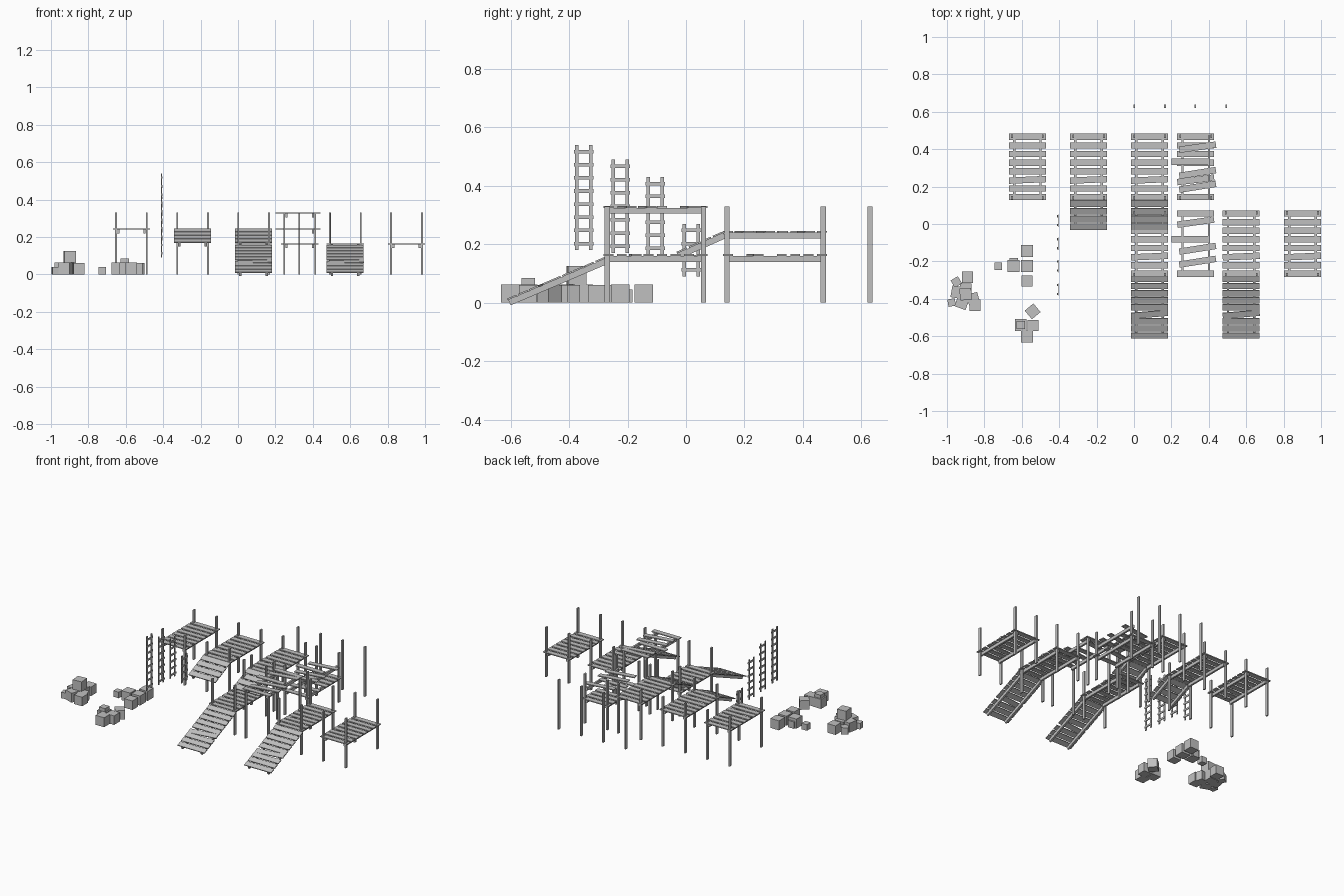
import bpy, bmesh, math, random
from mathutils import Matrix, Vector

random.seed(4)
old = bpy.data.objects.get("Cube")
if old:
    bpy.data.objects.remove(old, do_unlink=True)

GREY = (0.53, 0.53, 0.53, 1)
wood = bpy.data.materials.new("weathered_grey")
wood.use_nodes = True
wood.diffuse_color = GREY
wood.node_tree.nodes["Principled BSDF"].inputs["Base Color"].default_value = GREY

POST_TOP = 0.33
HALF_SPAN = 0.0825   # half distance between posts
BOARD = 0.198        # board length
THICK = 0.006


def box(bm, center, size, turn=None):
    m = Matrix.Translation(center) @ (turn or Matrix()).to_4x4() @ Matrix.Diagonal((*size, 1))
    bmesh.ops.create_cube(bm, size=1, matrix=m)


def finish(bm, name):
    mesh = bpy.data.meshes.new(name)
    bm.to_mesh(mesh)
    bm.free()
    mesh.materials.append(wood)
    bpy.context.collection.objects.link(bpy.data.objects.new(name, mesh))


def rot(deg, axis="Z"):
    return Matrix.Rotation(math.radians(deg), 4, axis)


def posts(name, x, ys, sides=(-1, 1)):
    bm = bmesh.new()
    for y in ys:
        for s in sides:
            box(bm, (x + s * HALF_SPAN, y, POST_TOP / 2), (0.009, 0.018, POST_TOP))
    finish(bm, name)


def deck(name, x, y, z, sides=(-1, 1), boards=None):
    """Joists along y, with boards across; boards = (row, x shift, turn)."""
    bm = bmesh.new()
    for s in sides:
        box(bm, (x + s * (HALF_SPAN - 0.012), y, z - 0.013), (0.012, 0.335, 0.02))
    if boards is None:
        boards = [(i, 0, 2.5 if i == 5 else 0) for i in range(8)]
    for row, shift, turn in boards:
        box(bm, (x + shift, y + 0.161 - row * 0.046, z), (BOARD, 0.034, THICK), rot(turn))
    finish(bm, name)


def ramp(name, x, top, bottom, count, crooked):
    """Sloped boards on two rails between two (y, z) points."""
    a, b = Vector((x, *top)), Vector((x, *bottom))
    d = b - a
    tilt = Matrix.Rotation(math.atan2(-d.z, -d.y), 4, "X")
    normal = tilt @ Vector((0, 0, 1))
    bm = bmesh.new()
    for s in (-1, 1):
        offset = Vector((s * (HALF_SPAN - 0.012), 0, 0)) - normal * 0.013
        box(bm, (a + b) / 2 + offset, (0.012, d.length * 0.97, 0.02), tilt)
    for i in range(count):
        p = a + d * ((i + 0.5) / count)
        turn = rot(5 if i == crooked else 0)
        box(bm, p, (BOARD, d.length / count * 0.83, THICK), tilt @ turn)
    finish(bm, name)


# Column positions and the two rows of bays
COL = dict(far_right=-0.57, right=-0.243, middle=0.083, broken=0.33, left=0.573, far_left=0.901)
BACK, FRONT = 0.305, -0.105
HIGH, MID, LOW = 0.328, 0.243, 0.163

# Posts for every bay
for col in ("far_right", "right", "middle", "broken"):
    posts(col + "_back_posts", COL[col], (BACK - 0.165, BACK + 0.165))
for col in ("middle", "broken", "left", "far_left"):
    posts(col + "_front_posts", COL[col], (FRONT - 0.165, FRONT + 0.165))
for x in (COL["middle"], 0.41):
    posts("lone_posts", x, (0.63,))

# Whole decks
for col in ("far_right", "right", "middle"):
    deck(col + "_back_deck", COL[col], BACK, MID)
for col in ("middle", "left", "far_left"):
    deck(col + "_front_deck", COL[col], FRONT, LOW)

# Broken decks with missing and crooked boards
deck("high_broken_deck", COL["broken"], FRONT, HIGH, (-1, 1),
     [(0, 0, 0), (1, 0, 8), (3, -0.03, 0), (4.1, 0.01, 9), (5.6, 0.01, 9), (7, 0, 0)])
deck("mid_broken_deck", COL["broken"], BACK, MID, (1,),
     [(1.2, 0.01, 8), (2.9, -0.03, 0), (4.2, 0.01, 9), (5.8, 0.01, 9)])
deck("low_broken_deck", COL["broken"], BACK, LOW, (-1, 1),
     [(0, 0, 0), (1, 0, 0), (2, 0, 0), (3, 0, 0), (5, 0, 7), (7, 0, 0)])

# Ramps
for col in ("right", "middle"):
    ramp(col + "_upper_ramp", COL[col], (0.13, 0.243), (-0.035, 0.17), 4, None)
for col in ("middle", "left"):
    ramp(col + "_ground_ramp", COL[col], (-0.275, 0.155), (-0.615, 0.01), 9, 5)

# Ladders, from tall to short
for y, low, high, rungs in ((-0.35, 0.18, 0.54, 8), (-0.225, 0.17, 0.49, 7),
                            (-0.105, 0.165, 0.43, 6), (0.018, 0.09, 0.27, 4)):
    bm = bmesh.new()
    for s in (-1, 1):
        box(bm, (-0.408, y + s * 0.024, (low + high) / 2), (0.005, 0.012, high - low))
    for i in range(rungs):
        z = low + (high - low) * (i + 0.5) / rungs
        box(bm, (-0.405, y, z), (0.005, 0.066, 0.012))
    finish(bm, "ladder")


# Crate piles: (x, y, base height, size, turn)
def crates(name, items):
    bm = bmesh.new()
    for x, y, base, size, turn in items:
        box(bm, (x, y, base + size / 2), (size,) * 3, rot(turn))
    finish(bm, name)


crates("right_crates", [
    (-0.89, -0.285, 0, 0.06, 0), (-0.95, -0.31, 0, 0.045, 30), (-0.92, -0.42, 0, 0.063, -20),
    (-0.86, -0.40, 0, 0.06, 15), (-0.975, -0.42, 0, 0.04, 10), (-0.945, -0.365, 0, 0.063, -10),
    (-0.85, -0.435, 0, 0.06, 0), (-0.90, -0.35, 0, 0.063, 0), (-0.90, -0.375, 0.063, 0.063, 5)])
crates("middle_crates", [
    (-0.572, -0.145, 0, 0.063, 0), (-0.572, -0.225, 0, 0.063, 0), (-0.572, -0.305, 0, 0.06, 0),
    (-0.645, -0.225, 0, 0.063, 0), (-0.643, -0.205, 0, 0.045, 0), (-0.725, -0.225, 0, 0.04, 0)])
crates("front_crates", [
    (-0.542, -0.467, 0, 0.06, 40), (-0.605, -0.54, 0, 0.063, 0), (-0.54, -0.542, 0, 0.06, 0),
    (-0.572, -0.602, 0, 0.063, 0), (-0.605, -0.54, 0.04, 0.045, 0)])
